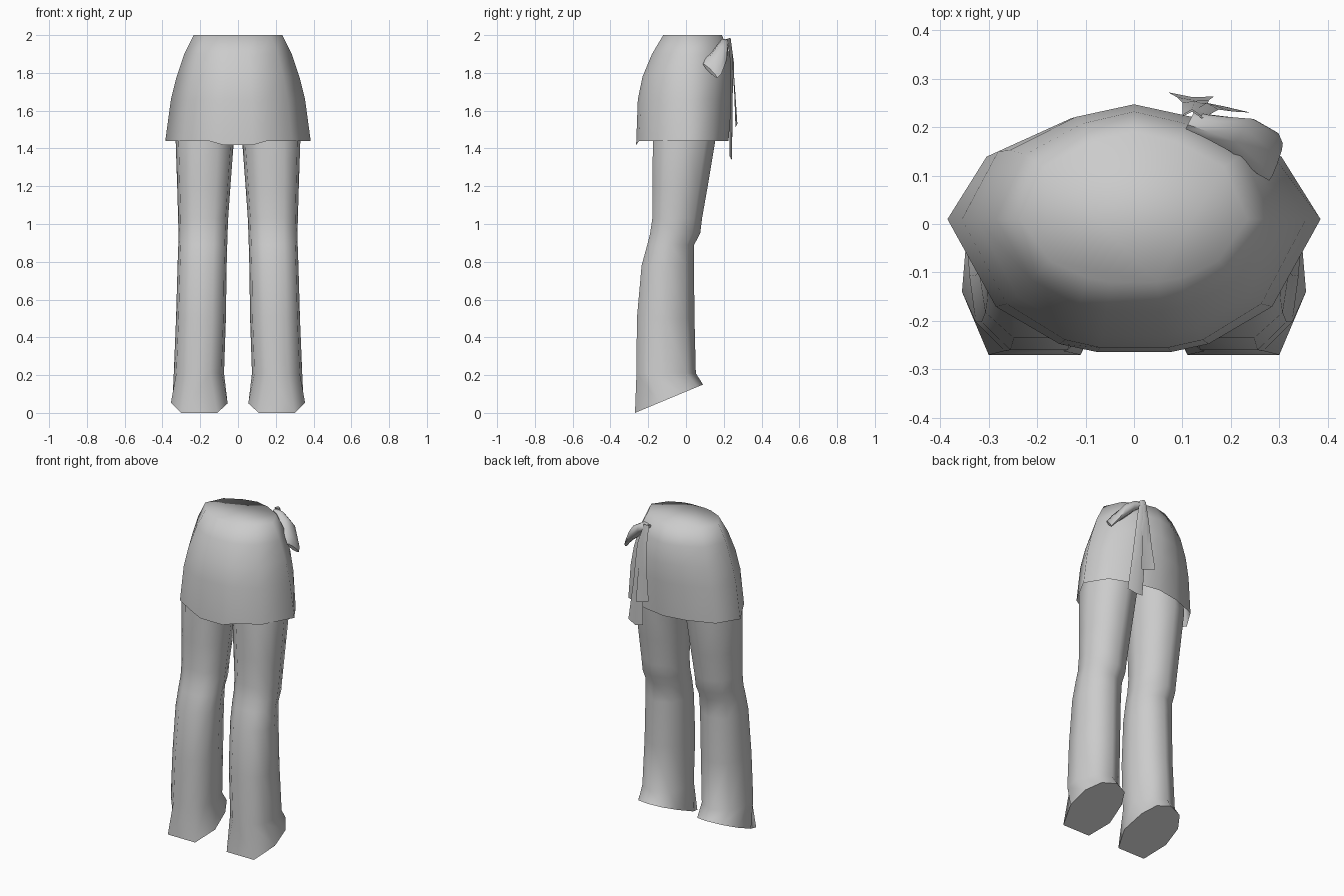
import bpy, bmesh, math
from mathutils import Vector

if "Cube" in bpy.data.objects:
    bpy.data.objects.remove(bpy.data.objects["Cube"])

grey = bpy.data.materials.new("grey cloth")
grey.diffuse_color = (0.6, 0.6, 0.6, 1)
grey.use_nodes = True
grey.node_tree.nodes["Principled BSDF"].inputs["Base Color"].default_value = grey.diffuse_color


def finish(name, bm, closed, angle):
    if closed:
        bmesh.ops.recalc_face_normals(bm, faces=bm.faces)
    me = bpy.data.meshes.new(name)
    bm.to_mesh(me)
    bm.free()
    me.materials.append(grey)
    ob = bpy.data.objects.new(name, me)
    bpy.context.collection.objects.link(ob)
    bpy.ops.object.select_all(action='DESELECT')
    ob.select_set(True)
    bpy.context.view_layer.objects.active = ob
    bpy.ops.object.shade_smooth_by_angle(angle=math.radians(angle))
    return ob


def loft(name, rings, cap_start=False, cap_end=False, loop=True, angle=75):
    """Skin a list of equally long point rows with quads."""
    bm = bmesh.new()
    rows = [[bm.verts.new(p) for p in r] for r in rings]
    n = len(rows[0])
    for a, b in zip(rows, rows[1:]):
        for i in range(n if loop else n - 1):
            j = (i + 1) % n
            bm.faces.new((a[i], a[j], b[j], b[i]))
    if cap_start:
        bm.faces.new(rows[0][::-1])
    if cap_end:
        bm.faces.new(rows[-1])
    return finish(name, bm, loop, angle)


# Skirt: unit outline scaled per level (height, half width, front, back)
outline = [(-.2, -1), (.2, -1), (.4, -.94), (.74, -.66), (1, 0), (.79, .6),
           (.37, .89), (0, 1), (-.37, .89), (-.79, .6), (-1, 0), (-.74, -.66), (-.4, -.94)]
levels = [(1.44, .385, .264, .225), (1.66, .355, .255, .243), (1.78, .325, .23, .247),
          (1.90, .285, .18, .232), (2.0, .235, .12, .19)]
rings = []
for z, w, f, b in levels:
    rings.append([(u * w, .01 + v * ((f + .01) if v < 0 else (b - .01)),
                   z - (.022 if z == 1.44 and v == -1 else 0)) for u, v in outline])
loft("skirt", rings, cap_end=True, angle=80)

# Trouser legs: (height, inner x, outer x, front y, back y)
leg_levels = [(1.60, .0, .31, -.17, .17), (1.44, .022, .33, -.175, .155),
              (1.20, .04, .322, -.178, .115), (1.03, .052, .317, -.178, .085),
              (.95, .055, .315, -.19, .075), (.89, .057, .316, -.205, .043),
              (.78, .06, .32, -.235, .042), (.50, .064, .328, -.26, .045),
              (.21, .074, .34, -.262, .052)]
leg_outline = [(-.45, -1), (.45, -1), (.9, -.62), (1, 0), (.72, .68),
               (0, 1), (-.72, .68), (-1, 0), (-.9, -.62)]
hem = [(.11, -.27), (.30, -.27), (.355, -.14), (.345, -.02), (.29, .06),
       (.2, .09), (.12, .06), (.075, -.02), (.055, -.15)]
for side, name in ((1, "right_leg"), (-1, "left_leg")):
    rings = []
    for z, xi, xo, yf, yb in leg_levels:
        cx, cy, rx, ry = (xi + xo) / 2, (yf + yb) / 2, (xo - xi) / 2, (yb - yf) / 2
        rings.append([(side * (cx + u * rx), cy + v * ry, z) for u, v in leg_outline])
    # slanted cuff, low at the toe and raised at the heel
    rings.append([(side * x, y, (y + .27) * .15 / .36) for x, y in hem])
    loft(name, rings, cap_start=True, cap_end=True, angle=70)

# Bow loop: flattened tapering pouch, (centre, half height vector, half thickness vector)
sections = [((.115, .213, 1.965), (-.004, -.008, .015), (.008, .016, .003)),
            ((.165, .20, 1.945), (-.01, -.01, .035), (.015, .022, .006)),
            ((.225, .182, 1.895), (-.015, -.012, .05), (.02, .035, .008)),
            ((.277, .145, 1.835), (-.012, -.025, .045), (.018, .035, -.012)),
            ((.293, .128, 1.81), (-.008, -.03, .035), (.012, .024, -.015))]
rings = []
for c, h, t in sections:
    c, h, t = Vector(c), Vector(h), Vector(t)
    rings.append([c + h * math.cos(a) + t * math.sin(a)
                  for a in (i * math.pi / 4 for i in range(8))])
loft("bow_loop", rings, True, True, angle=50)

# Sash tails: narrow at the knot, folded along the middle
loft("long_tail", [
    [(.10, .222, 1.98), (.12, .232, 1.985), (.14, .218, 1.98)],
    [(.115, .243, 1.85), (.15, .25, 1.85), (.175, .236, 1.85)],
    [(.125, .247, 1.60), (.17, .246, 1.60), (.205, .232, 1.60)],
    [(.135, .235, 1.35), (.185, .243, 1.34), (.24, .23, 1.36)]], loop=False, angle=60)
loft("short_tail", [
    [(.10, .225, 1.98), (.12, .236, 1.985), (.14, .222, 1.98)],
    [(.10, .25, 1.85), (.125, .254, 1.85), (.15, .245, 1.85)],
    [(.088, .262, 1.68), (.12, .256, 1.68), (.155, .256, 1.68)],
    [(.07, .272, 1.53), (.12, .262, 1.51), (.165, .263, 1.50)]], loop=False, angle=60)
